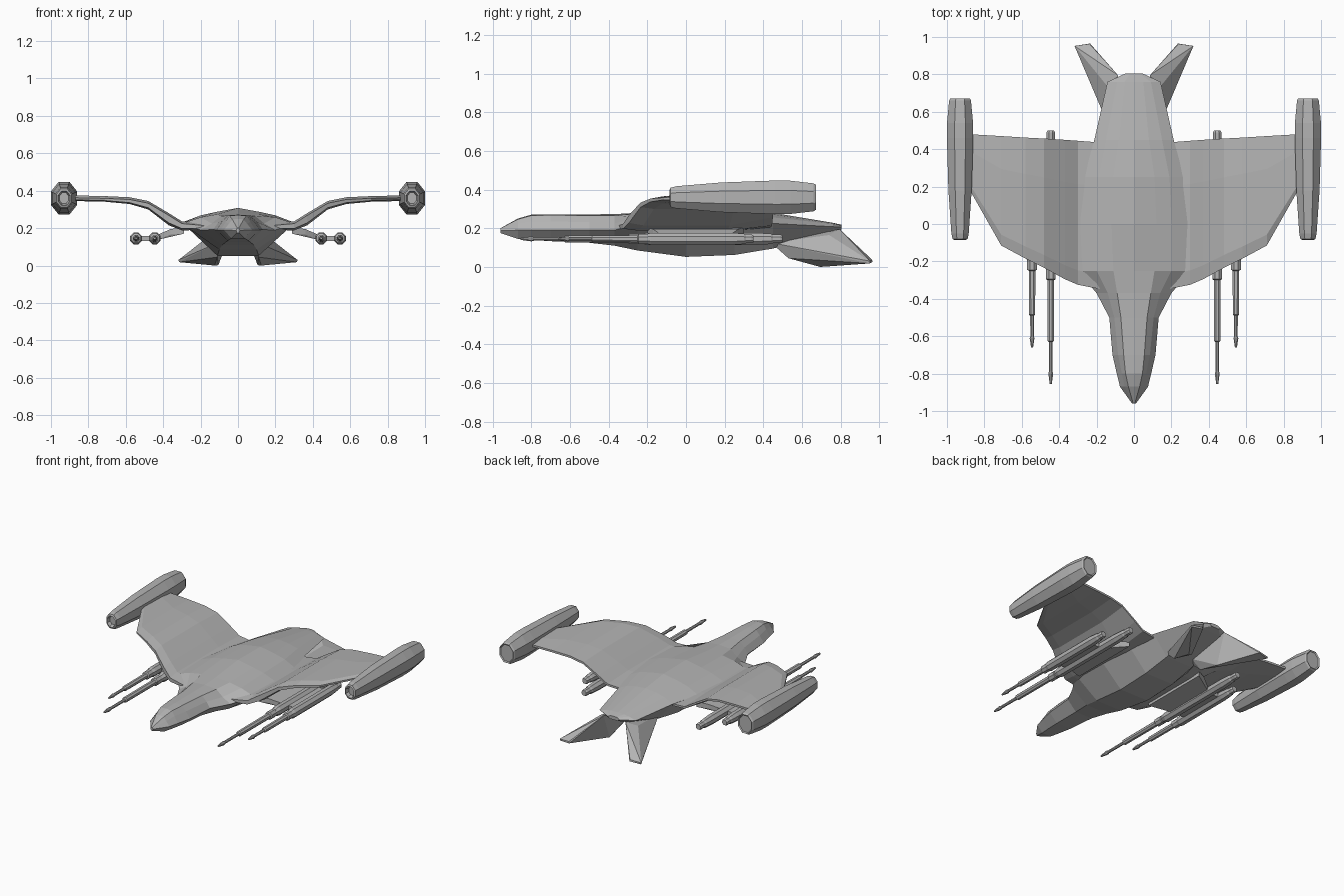
import bpy, bmesh, math
from mathutils import Vector

grey = bpy.data.materials.new("hull_grey")
grey.diffuse_color = (0.45, 0.45, 0.45, 1)


def finish(name, bm, mirror=False):
    """Turn a bmesh into a flat-shaded object, optionally mirrored across x."""
    bmesh.ops.recalc_face_normals(bm, faces=bm.faces)
    me = bpy.data.meshes.new(name)
    bm.to_mesh(me)
    bm.free()
    me.materials.append(grey)
    ob = bpy.data.objects.new(name, me)
    bpy.context.collection.objects.link(ob)
    if mirror:
        m = ob.modifiers.new("mirror", 'MIRROR')
        m.use_mirror_merge = False
    return ob


def loft(name, rings, mirror=False):
    """Skin a row of closed rings that have equal point counts, with end caps."""
    bm = bmesh.new()
    vs = [[bm.verts.new(p) for p in r] for r in rings]
    n = len(rings[0])
    for a, b in zip(vs, vs[1:]):
        for i in range(n):
            j = (i + 1) % n
            bm.faces.new((a[i], a[j], b[j], b[i]))
    bm.faces.new(vs[0])
    bm.faces.new(vs[-1])
    return finish(name, bm, mirror)


def hull_of(name, pts, mirror=True):
    """Convex block around a few corner points."""
    bm = bmesh.new()
    for p in pts:
        bm.verts.new(p)
    bmesh.ops.convex_hull(bm, input=bm.verts)
    bmesh.ops.dissolve_limit(bm, angle_limit=0.02, verts=bm.verts, edges=bm.edges)
    return finish(name, bm, mirror)


def turned(name, cx, cz, profile, sides=8, sx=1.0):
    """Lengthwise turned part; profile holds (y, radius) pairs."""
    rings = []
    for y, r in profile:
        rings.append([(cx + sx * r * math.cos(math.tau * (i + .5) / sides),
                       y, cz + r * math.sin(math.tau * (i + .5) / sides))
                      for i in range(sides)])
    return loft(name, rings, True)


# Fuselage: y, top z, shoulder x z, mid x z, edge x z, bottom x z
sections = [
    (-.96, .200, .004, .200, .007, .195, .010, .188, .005, .175),
    (-.87, .250, .030, .246, .050, .222, .075, .190, .035, .145),
    (-.80, .270, .045, .266, .065, .235, .092, .190, .045, .140),
    (-.70, .272, .055, .268, .085, .235, .115, .190, .055, .133),
    (-.50, .272, .070, .266, .105, .232, .132, .192, .065, .125),
    (-.37, .273, .090, .266, .140, .225, .200, .190, .085, .110),
    (-.25, .280, .110, .274, .200, .258, .300, .225, .100, .085),
    (0.00, .308, .120, .286, .200, .268, .300, .230, .110, .052),
    (0.25, .305, .110, .286, .190, .266, .268, .228, .110, .062),
    (0.45, .280, .080, .272, .150, .256, .212, .225, .105, .095),
    (0.76, .228, .050, .227, .090, .222, .142, .208, .080, .180),
    (0.805, .218, .020, .217, .030, .215, .045, .205, .030, .193),
]
rings = []
for y, zt, xs, zs, xm, zm, xe, ze, xb, zb in sections:
    half = [(xs, zs), (xm, zm), (xe, ze), (xb, zb)]
    rings.append([(0, y, zt)] + [(x, y, z) for x, z in half]
                 + [(-x, y, z) for x, z in reversed(half)])
loft("fuselage", rings)

# Gull wings: x, leading y, trailing y, top z, thickness
stations = [
    (.17, -.35, .435, .225, .035),
    (.30, -.325, .445, .236, .048),
    (.37, -.295, .450, .280, .065),
    (.48, -.235, .457, .345, .045),
    (.58, -.185, .462, .365, .036),
    (.71, -.115, .470, .371, .030),
    (.88, .185, .480, .375, .030),
]
rings = []
for x, y0, y1, z, t in stations:
    c = y1 - y0
    rings.append([(x, y0, z - .012), (x, y0 + .1 * c, z), (x, y1 - .3 * c, z),
                  (x, y1, z - .008), (x, y1, z - .022),
                  (x, y1 - .3 * c, z - t), (x, y0 + .1 * c, z - t), (x, y0, z - .8 * t)])
loft("wing", rings, True)

# Wingtip engine pods, dished at both ends
turned("wingtip_pod", .93, .36,
       [(-.06, .032), (-.085, .042), (-.08, .054), (-.05, .062), (.18, .083), (.46, .094),
        (.54, .093), (.66, .078), (.672, .070), (.665, .062)], 8, .81)

# Paired guns under each wing
turned("long_gun", .445, .145,
       [(-.855, .006), (-.80, .014), (-.785, .010), (-.63, .011), (-.625, .019), (-.30, .020),
        (-.295, .028), (-.24, .028), (-.235, .024), (-.20, .034), (.36, .034),
        (.44, .029), (.45, .024), (.49, .024), (.50, .019)])
turned("short_gun", .545, .145,
       [(-.66, .006), (-.61, .014), (-.60, .010), (-.49, .011), (-.485, .018), (-.25, .019),
        (-.245, .028), (-.20, .028), (-.18, .034), (.24, .034),
        (.30, .029), (.31, .024), (.34, .024), (.35, .019)])

# Gun mounts: bridge between guns and arm up to the hull
hull_of("gun_bridge", [(x, y, z) for x in (.44, .55) for y in (-.12, .22)
                       for z in (.132, .158)])
hull_of("gun_arm", [(.29, -.2, .205), (.29, -.2, .17), (.29, .3, .205), (.29, .3, .17),
                    (.36, -.17, .195), (.36, .27, .195), (.36, -.17, .165), (.36, .27, .165),
                    (.44, -.12, .16), (.44, .22, .16), (.44, -.12, .135), (.44, .22, .135)])

# Splayed tail fins
hull_of("tail_fin", [(.10, .44, .125), (.11, .53, .045), (.105, .70, .002), (.125, .695, .0),
                     (.315, .95, .018), (.318, .952, .030), (.235, .965, .025),
                     (.238, .963, .037), (.145, .74, .165), (.085, .795, .195),
                     (.06, .50, .12)])
